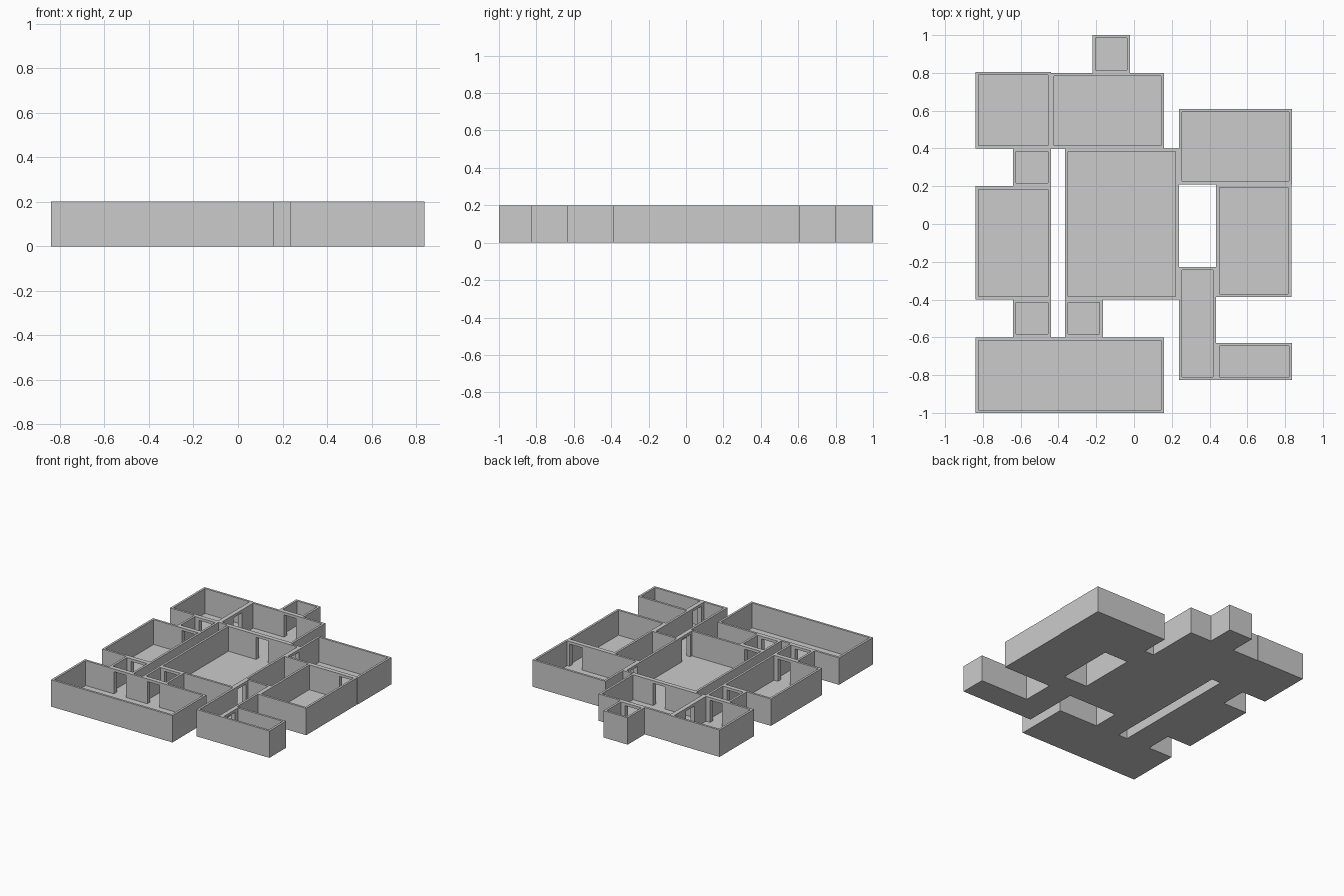
import bpy, bmesh
from mathutils import Matrix

if "Cube" in bpy.data.objects:
    bpy.data.objects.remove(bpy.data.objects["Cube"])

HEIGHT, WALL, FLOOR = 0.2, 0.0165, 0.015
DOOR_W, DOOR_TOP = 0.1, 0.18

# Outer footprint of every room: x0, x1, y0, y1
ROOMS = {
    "north_west_room": (-0.84, -0.44, 0.40, 0.805),
    "north_room": (-0.44, 0.16, 0.40, 0.80),
    "north_alcove": (-0.22, -0.02, 0.80, 1.00),
    "upper_left_passage": (-0.64, -0.44, 0.20, 0.40),
    "west_room": (-0.84, -0.44, -0.40, 0.20),
    "central_hall": (-0.365, 0.237, -0.40, 0.40),
    "north_east_room": (0.237, 0.837, 0.21, 0.61),
    "east_room": (0.435, 0.833, -0.387, 0.21),
    "east_passage": (0.237, 0.435, -0.826, -0.227),
    "south_east_room": (0.435, 0.837, -0.826, -0.63),
    "lower_left_passage": (-0.64, -0.44, -0.60, -0.40),
    "lower_middle_passage": (-0.365, -0.165, -0.60, -0.40),
    "south_room": (-0.84, 0.16, -1.00, -0.60),
}

# Doorways: x, y, axis they lead along, the two rooms joined
DOORS = [
    (-0.12, 0.80, "y", "north_room", "north_alcove"),
    (-0.44, 0.60, "x", "north_west_room", "north_room"),
    (-0.54, 0.40, "y", "north_west_room", "upper_left_passage"),
    (-0.54, 0.20, "y", "upper_left_passage", "west_room"),
    (-0.07, 0.40, "y", "north_room", "central_hall"),
    (0.237, 0.305, "x", "central_hall", "north_east_room"),
    (0.75, 0.21, "y", "north_east_room", "east_room"),
    (0.237, -0.315, "x", "central_hall", "east_passage"),
    (0.435, -0.73, "x", "east_passage", "south_east_room"),
    (-0.54, -0.40, "y", "west_room", "lower_left_passage"),
    (-0.265, -0.40, "y", "central_hall", "lower_middle_passage"),
    (-0.54, -0.60, "y", "lower_left_passage", "south_room"),
    (-0.265, -0.60, "y", "lower_middle_passage", "south_room"),
]


def box(bm, x0, x1, y0, y1, z0, z1):
    m = Matrix.Translation(((x0 + x1) / 2, (y0 + y1) / 2, (z0 + z1) / 2))
    m = m @ Matrix.Diagonal((x1 - x0, y1 - y0, z1 - z0, 1))
    bmesh.ops.create_cube(bm, size=1, matrix=m)


def finish(name, bm):
    mesh = bpy.data.meshes.new(name)
    bm.to_mesh(mesh)
    bm.free()
    ob = bpy.data.objects.new(name, mesh)
    bpy.context.collection.objects.link(ob)
    return ob


def make_room(name, rect):
    # Open tray: box whose top is inset by the wall and pushed down to the floor
    bm = bmesh.new()
    box(bm, *rect, 0, HEIGHT)
    bm.normal_update()
    top = max(bm.faces, key=lambda f: f.normal.z)
    bmesh.ops.inset_region(bm, faces=[top], thickness=WALL, use_even_offset=True)
    new = bmesh.ops.extrude_discrete_faces(bm, faces=[top])["faces"][0]
    for v in new.verts:
        v.co.z = FLOOR
    bmesh.ops.recalc_face_normals(bm, faces=bm.faces)
    return finish(name, bm)


def cut_doors(room, doors):
    # One cutter holding all doorways of this room
    bm = bmesh.new()
    for x, y, axis, *_ in doors:
        hx, hy = DOOR_W / 2, 0.03
        if axis == "x":
            hx, hy = hy, hx
        box(bm, x - hx, x + hx, y - hy, y + hy, FLOOR, DOOR_TOP)
    cutter = finish("door_cutter", bm)
    cutter.hide_render = True
    mod = room.modifiers.new("doorways", "BOOLEAN")
    mod.operation, mod.solver, mod.object = "DIFFERENCE", "EXACT", cutter
    bpy.context.view_layer.objects.active = room
    bpy.ops.object.modifier_apply(modifier=mod.name)
    bpy.data.objects.remove(cutter)


for name, rect in ROOMS.items():
    room = make_room(name, rect)
    cut_doors(room, [d for d in DOORS if name in d[3:]])
